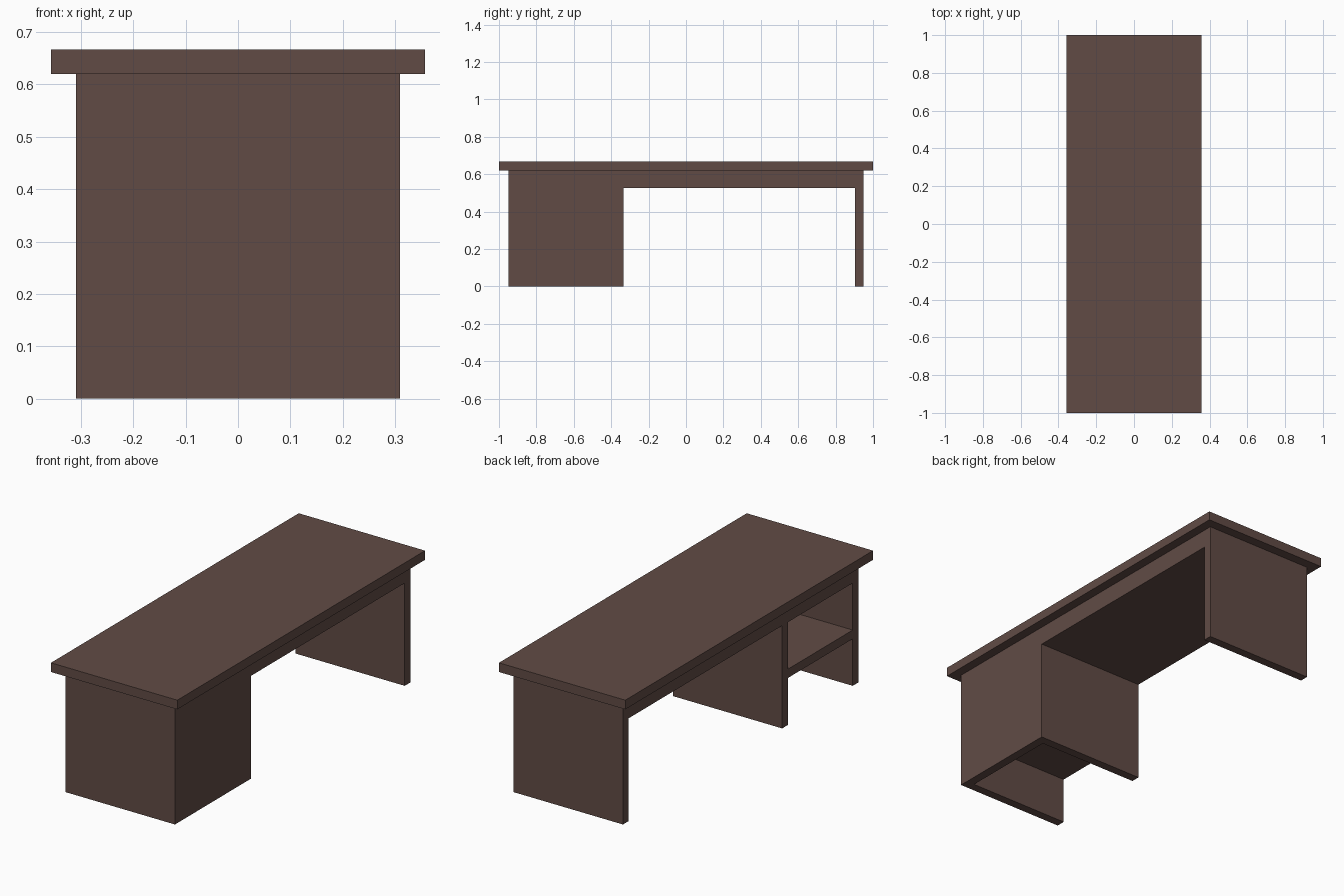
import bpy

if "Cube" in bpy.data.objects:
    bpy.data.objects.remove(bpy.data.objects["Cube"])

brown = bpy.data.materials.new("dark brown wood")
brown.diffuse_color = (0.12, 0.071, 0.06, 1)
brown.use_nodes = True
brown.node_tree.nodes["Principled BSDF"].inputs["Base Color"].default_value = brown.diffuse_color


def box(name, x0, x1, y0, y1, z0, z1):
    """Axis-aligned board between two corners."""
    bpy.ops.mesh.primitive_cube_add(size=1, location=((x0 + x1) / 2, (y0 + y1) / 2, (z0 + z1) / 2))
    ob = bpy.context.object
    ob.name = name
    ob.scale = (x1 - x0, y1 - y0, z1 - z0)
    bpy.ops.object.transform_apply(location=False, rotation=False, scale=True)
    ob.data.materials.append(brown)
    return ob


W, L = 0.309, 0.95      # half width and half length of the base
T = 0.0455              # board thickness
IN = -0.335             # inner end of the cabinet
ZU, ZT = 0.525, 0.62    # underside of the deck, underside of the top

# Table top and the thick deck below it
box("table_top", -0.357, 0.357, -1, 1, ZT, 0.667)
box("deck", -W, W, -L, L, ZU, ZT)

# End panel leg
box("end_leg", -W, W, L - T, L, 0, ZU)

# Cabinet, open towards -x and below
box("cabinet_outer_side", -W, W, -L, -L + T, 0, ZU)
box("cabinet_inner_side", -W, W, IN - T, IN, 0, ZU)
box("cabinet_back", W - T, W, -L + T, IN - T, 0, ZU)
box("cabinet_shelf", -W, W - T, -L + T, IN - T, 0.24, 0.285)
